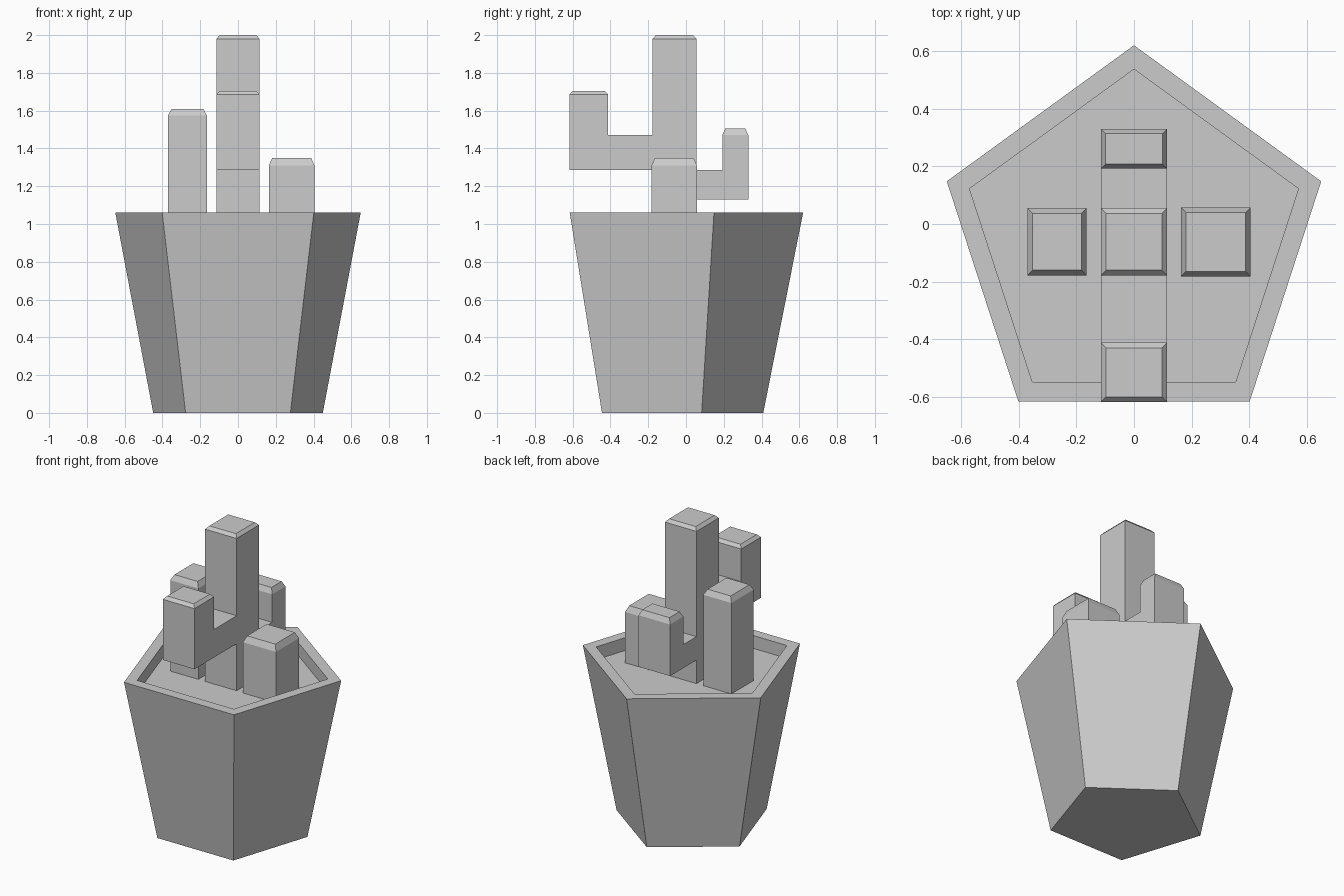
import bpy
import bmesh
from math import sin, cos, tau

if "Cube" in bpy.data.objects:
    bpy.data.objects.remove(bpy.data.objects["Cube"])

FLOOR = 0.975          # soil level inside the pot
POT_Y = -0.063         # pentagon centre


def loft(name, rings, bridge=None):
    """Skin a stack of rings, cap both ends. bridge=(level, side, y) extrudes
    one side face until it reaches the given y."""
    bm = bmesh.new()
    loops = [[bm.verts.new(p) for p in ring] for ring in rings]
    n = len(loops[0])
    sides = {}
    for k in range(len(loops) - 1):
        a, b = loops[k], loops[k + 1]
        for i in range(n):
            j = (i + 1) % n
            sides[k, i] = bm.faces.new((a[i], a[j], b[j], b[i]))
    bm.faces.new(loops[0][::-1])
    bm.faces.new(loops[-1])
    if bridge:
        level, side, y = bridge
        res = bmesh.ops.extrude_discrete_faces(bm, faces=[sides[level, side]])
        for v in res["faces"][0].verts:
            v.co.y = y
        bmesh.ops.remove_doubles(bm, verts=bm.verts[:], dist=0.0001)
    # merge coplanar wall strips into clean faces
    bmesh.ops.dissolve_limit(bm, angle_limit=0.01, verts=bm.verts[:], edges=bm.edges[:])
    bmesh.ops.recalc_face_normals(bm, faces=bm.faces[:])
    me = bpy.data.meshes.new(name)
    bm.to_mesh(me)
    bm.free()
    ob = bpy.data.objects.new(name, me)
    bpy.context.collection.objects.link(ob)
    return ob


def pentagon(r, z):
    return [(-r * sin(tau * i / 5), POT_Y + r * cos(tau * i / 5), z) for i in range(5)]


def rect(x0, x1, y0, y1, z):
    return [(x0, y0, z), (x1, y0, z), (x1, y1, z), (x0, y1, z)]


def stem(name, x0, x1, y0, y1, levels, shoulder, inset=0.018, bridge=None):
    """Square stem with a chamfered top; the last level is the very top."""
    top = levels[-1]
    rings = [rect(x0, x1, y0, y1, z) for z in levels[:-1] + [shoulder]]
    rings.append(rect(x0 + inset, x1 - inset, y0 + inset, y1 - inset, top))
    return loft(name, rings, bridge)


# Pot: tapered pentagon with a rim and a recessed soil floor
loft("pot", [pentagon(0.472, 0), pentagon(0.683, 1.06),
             pentagon(0.60, 1.06), pentagon(0.60, FLOOR)])

# Upright stems standing on the soil
stem("main_stem", -0.115, 0.115, -0.178, 0.055, [FLOOR, 2.0], 1.98)
stem("left_stem", -0.37, -0.165, -0.178, 0.055, [FLOOR, 1.61], 1.575)
stem("right_stem", 0.163, 0.405, -0.182, 0.058, [FLOOR, 1.35], 1.31)

# L-shaped arms growing from the main stem
stem("front_arm", -0.115, 0.115, -0.618, -0.412, [1.285, 1.47, 1.705], 1.685,
     bridge=(0, 2, -0.178))
stem("back_arm", -0.115, 0.115, 0.192, 0.33, [1.13, 1.285, 1.505], 1.47, 0.016,
     bridge=(0, 0, 0.055))
